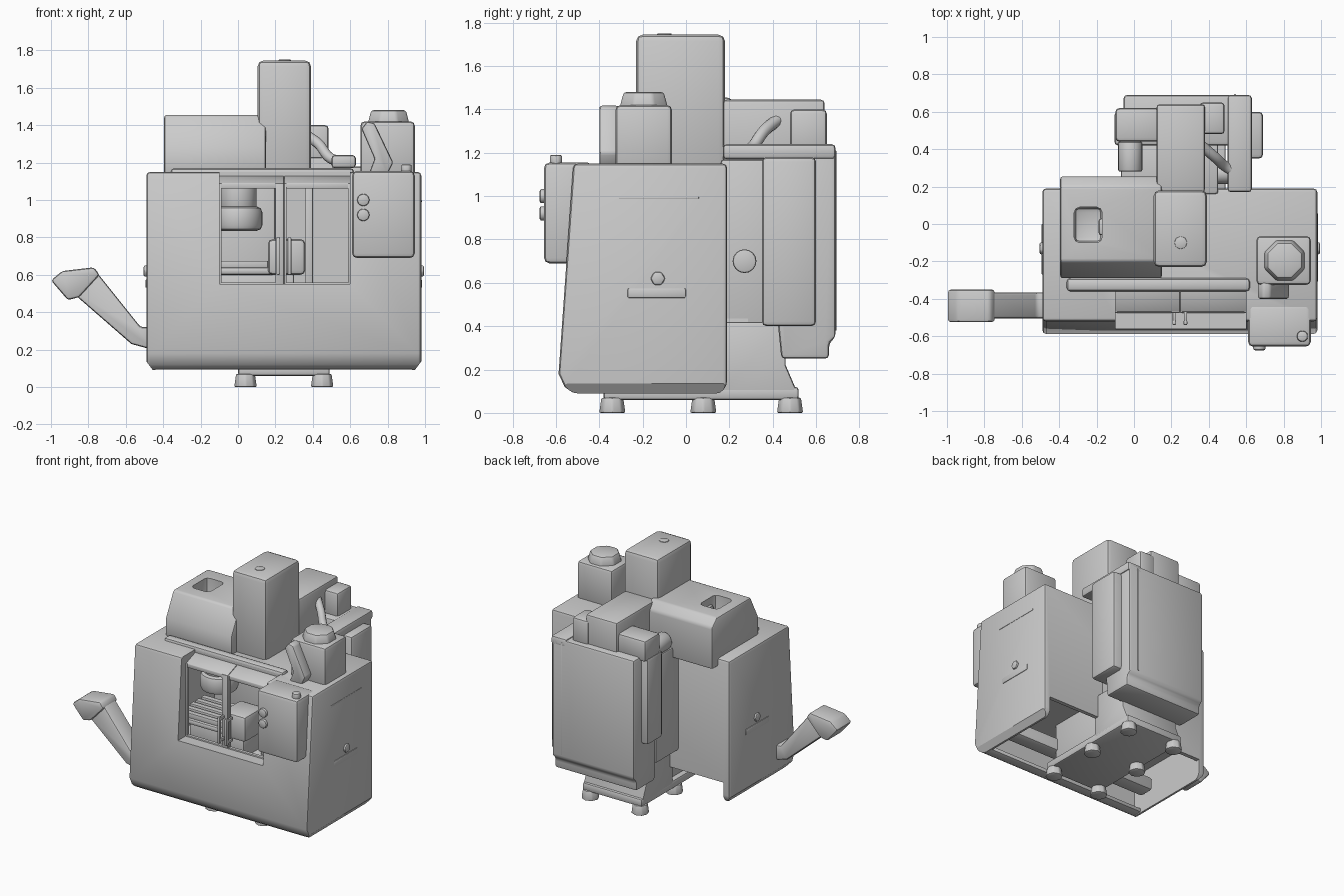
import bpy, bmesh, math
from mathutils import Vector


def finish(ob, bevel=0.0, seg=2):
    """Apply an edge bevel and smooth the soft edges."""
    bpy.ops.object.select_all(action='DESELECT')
    bpy.context.view_layer.objects.active = ob
    ob.select_set(True)
    if bevel:
        m = ob.modifiers.new("bevel", 'BEVEL')
        m.width, m.segments, m.limit_method = bevel, seg, 'ANGLE'
        bpy.ops.object.modifier_apply(modifier=m.name)
    bpy.ops.object.shade_smooth_by_angle(angle=math.radians(35))
    return ob


def prism(name, pts, axis, lo, hi, bevel=0.012):
    """Extrude a profile along x (points are y,z), y (x,z) or z (x,y)."""
    put = {'x': lambda p, t: (t, p[0], p[1]),
           'y': lambda p, t: (p[0], t, p[1]),
           'z': lambda p, t: (p[0], p[1], t)}[axis]
    bm = bmesh.new()
    a = [bm.verts.new(put(p, lo)) for p in pts]
    b = [bm.verts.new(put(p, hi)) for p in pts]
    bm.faces.new(a)
    bm.faces.new(b[::-1])
    for i in range(len(pts)):
        j = (i + 1) % len(pts)
        bm.faces.new((a[i], b[i], b[j], a[j]))
    bmesh.ops.recalc_face_normals(bm, faces=bm.faces)
    me = bpy.data.meshes.new(name)
    bm.to_mesh(me)
    bm.free()
    ob = bpy.data.objects.new(name, me)
    bpy.context.collection.objects.link(ob)
    return finish(ob, bevel)


def box(name, x, y, z, bevel=0.015):
    return prism(name, [(x[0], y[0]), (x[1], y[0]), (x[1], y[1]), (x[0], y[1])],
                 'z', z[0], z[1], bevel)


def cyl(name, loc, r, h, sides=24, rot=(0, 0, 0), bevel=0.01, r2=None):
    bpy.ops.mesh.primitive_cone_add(vertices=sides, radius1=r, radius2=r if r2 is None else r2,
                                    depth=h, location=loc, rotation=rot)
    ob = bpy.context.object
    ob.name = name
    return finish(ob, bevel)


def cut(ob, *cutters):
    for c in cutters:
        m = ob.modifiers.new("cut", 'BOOLEAN')
        m.operation, m.solver, m.object = 'DIFFERENCE', 'EXACT', c
        bpy.context.view_layer.objects.active = ob
        bpy.ops.object.modifier_apply(modifier=m.name)
        bpy.data.objects.remove(c)
    return finish(ob)


# Main enclosure: leaning front, open underneath, work chamber and window notch
shell = prism("enclosure", [(-0.52, 0.09), (-0.56, 0.12), (-0.588, 0.18), (-0.52, 1.15),
                            (0.19, 1.15), (0.19, 0.13), (0.16, 0.09)],
              'x', -0.49, 0.98, 0.02)
cut(shell,
    box("cut_window", (-0.10, 0.60), (-0.80, -0.36), (0.55, 1.30), 0),
    box("cut_chamber", (-0.30, 0.80), (-0.47, 0.15), (0.45, 1.09), 0),
    box("cut_underside", (-0.44, 0.93), (-0.52, 0.16), (-0.1, 0.41), 0),
    box("cut_back_gap", (-0.44, 0.93), (0.10, 0.40), (-0.1, 0.24), 0),
    prism("cut_left_corner", [(-0.53, 0.19), (-0.53, 0.05), (-0.425, 0.05)], 'y', -1, 1, 0),
    prism("cut_right_corner", [(1.02, 0.19), (1.02, 0.05), (0.915, 0.05)], 'y', -1, 1, 0))
box("roof_lip", (-0.36, 0.62), (-0.36, -0.29), (1.11, 1.17), 0.02)
box("front_bottom_lip", (-0.44, 0.93), (-0.53, -0.45), (0.095, 0.125), 0.006)
box("chip_trough", (-0.42, 0.90), (-0.42, -0.30), (0.20, 0.30))

# Sliding doors: frames with bent tops, and paired pull handles
for side, x0, x1 in (("left", -0.10, 0.245), ("right", 0.247, 0.60)):
    prism(side + "_door_top", [(-0.36, 1.13), (-0.47, 1.09), (-0.47, 1.06), (-0.36, 1.10)],
          'x', x0, x1, 0.004)
    inner = 0.045 if side == "left" else 0.012
    box(side + "_door_outer_stile", (x0, x0 + 0.012), (-0.475, -0.45), (0.54, 1.09), 0.003)
    box(side + "_door_inner_stile", (x1 - inner, x1), (-0.475, -0.45), (0.54, 1.09), 0.003)
    box(side + "_door_sill", (x0, x1), (-0.475, -0.45), (0.54, 0.56), 0.003)
for i, x in enumerate((0.215, 0.275)):
    box(f"door_handle_{i}", (x - 0.01, x + 0.01), (-0.54, -0.515), (0.60, 0.80), 0.006)
    for z in (0.62, 0.78):
        box(f"door_handle_post_{i}", (x - 0.008, x + 0.008), (-0.52, -0.46), (z - 0.01, z + 0.01), 0.003)

# Inside the chamber: spindle drum, slotted table, rotary unit and column cover
cyl("spindle_drum", (0.0, -0.22, 0.90), 0.13, 0.13, 32, bevel=0.03)
cyl("spindle_neck", (0.0, -0.22, 1.03), 0.10, 0.16)
box("work_table", (-0.22, 0.20), (-0.40, -0.08), (0.60, 0.64))
for i in range(5):
    y = -0.38 + i * 0.065
    box(f"table_rib_{i}", (-0.22, 0.16), (y, y + 0.04), (0.635, 0.675), 0.004)
box("table_saddle", (-0.15, 0.30), (-0.36, 0.00), (0.44, 0.61))
box("rotary_unit", (0.16, 0.36), (-0.43, -0.20), (0.60, 0.79), 0.025)
box("chamber_partition", (0.36, 0.40), (-0.25, 0.16), (0.44, 1.10), 0.005)
box("rear_way_cover", (-0.14, 0.20), (0.04, 0.16), (0.44, 1.10))

# Control panel with knobs, and its support arm
box("control_panel", (0.61, 0.945), (-0.655, -0.43), (0.69, 1.155), 0.025)
for i, z in enumerate((0.92, 1.0)):
    cyl(f"control_knob_{i}", (0.67, -0.66, z), 0.035, 0.03, 8, (math.pi / 2, 0, 0))
cyl("panel_hinge", (0.90, -0.60, 1.165), 0.03, 0.05, 12)
prism("support_arm", [(0.66, 1.38), (0.69, 1.42), (0.73, 1.41), (0.83, 1.20), (0.80, 1.14),
                      (0.70, 1.14), (0.73, 1.22)], 'y', -0.40, -0.31)

# Side-wall pulls and raised ribs
for side, x0, x1 in (("right", 0.97, 0.985), ("left", -0.495, -0.48)):
    box(side + "_wall_pull", (x0, x1), (-0.27, 0.0), (0.53, 0.575), 0.007)
    c = 0.985 if x0 > 0 else -0.495
    cyl(side + "_wall_latch", (c, -0.13, 0.62), 0.035, 0.02, 6, (0, math.pi / 2, 0))
box("right_wall_rib", (0.97, 0.983), (-0.31, 0.06), (0.985, 1.0), 0.005)

# Roof units: hood with a top opening, spindle tower, round-capped tower
hood = prism("roof_hood", [(-0.29, 1.13), (-0.29, 1.28), (-0.20, 1.455), (0.20, 1.455),
                           (0.255, 1.40), (0.255, 1.09), (0.19, 1.09)], 'x', -0.395, 0.15, 0.015)
cut(hood, box("cut_hood_hole", (-0.32, -0.17), (-0.10, 0.09), (1.22, 1.7), 0.03))
box("hood_inner_block", (-0.19, -0.15), (-0.06, 0.03), (1.22, 1.40))
box("spindle_tower", (0.105, 0.39), (-0.23, 0.18), (1.10, 1.745), 0.03)
cyl("tower_lifting_eye", (0.25, -0.10, 1.74), 0.035, 0.02, 8, bevel=0.004)
box("coolant_tower", (0.655, 0.945), (-0.325, -0.065), (1.12, 1.42), 0.022)
cyl("coolant_cap", (0.805, -0.195, 1.445), 0.12, 0.07, 8, (0, 0, math.pi / 8), 0.012, 0.1)

# Machine base on six feet and the rear column
box("base_plate", (0.0, 0.49), (-0.38, 0.52), (0.06, 0.12))
box("base_bed", (0.04, 0.45), (-0.33, 0.30), (0.10, 0.45))
prism("column_foot", [(0.15, 0.08), (0.52, 0.08), (0.46, 0.22), (0.46, 0.42), (0.15, 0.42)],
      'x', 0.0, 0.49)
box("rear_column", (-0.07, 0.45), (0.16, 0.45), (0.38, 1.17))
for y in (-0.34, 0.08, 0.48):
    for x in (0.04, 0.45):
        cyl("levelling_foot", (x, y, 0.035), 0.062, 0.07, 8, bevel=0.008, r2=0.052)
cyl("column_motor", (0.48, 0.27, 0.70), 0.055, 0.10, 16, (0, math.pi / 2, 0))

# Rear cabinet with lid, door and side units
prism("rear_cabinet", [(0.44, 0.25), (0.66, 0.25), (0.66, 0.32), (0.69, 0.35), (0.69, 1.23),
                       (0.42, 1.23), (0.42, 0.45)], 'x', -0.055, 0.62, 0.018)
box("cabinet_door_seam", (0.535, 0.545), (0.68, 0.694), (0.38, 1.21), 0.003)
box("cabinet_side_bridge", (0.50, 0.63), (0.17, 0.69), (1.17, 1.24), 0.018)
box("right_side_unit", (0.50, 0.69), (0.35, 0.60), (0.40, 1.18), 0.022)
box("left_side_unit", (-0.105, 0.0), (0.42, 0.60), (0.58, 1.22), 0.02)

# Equipment behind the tower
box("tower_rear_box", (0.12, 0.38), (0.17, 0.64), (1.12, 1.445), 0.018)
box("rear_left_housing", (-0.10, 0.14), (0.44, 0.62), (1.20, 1.36), 0.022)
box("rear_right_housing", (0.35, 0.485), (0.48, 0.65), (1.20, 1.40), 0.02)
cyl("rear_motor", (-0.02, 0.36, 1.22), 0.065, 0.16, 20, (math.pi / 2, 0, 0))

# Hose from the rear housing down to the cabinet lid
cu = bpy.data.curves.new("hose", 'CURVE')
cu.dimensions, cu.bevel_depth, cu.bevel_resolution, cu.use_fill_caps = '3D', 0.028, 3, True
sp = cu.splines.new('BEZIER')
path = [(0.36, 0.42, 1.35), (0.43, 0.36, 1.30), (0.50, 0.30, 1.22), (0.58, 0.26, 1.21)]
sp.bezier_points.add(len(path) - 1)
for bp, co in zip(sp.bezier_points, path):
    bp.co = Vector(co)
    bp.handle_left_type = bp.handle_right_type = 'AUTO'
hose = bpy.data.objects.new("hose", cu)
bpy.context.collection.objects.link(hose)

# Chip conveyor rising from the left side
prism("conveyor_neck", [(-0.46, 0.32), (-0.52, 0.32), (-0.76, 0.62), (-0.88, 0.50),
                        (-0.57, 0.23), (-0.46, 0.20)], 'y', -0.505, -0.365, 0.015)
prism("conveyor_head", [(-1.0, 0.57), (-0.94, 0.62), (-0.77, 0.64), (-0.74, 0.60), (-0.85, 0.48),
                        (-0.91, 0.465)], 'y', -0.525, -0.35, 0.015)
